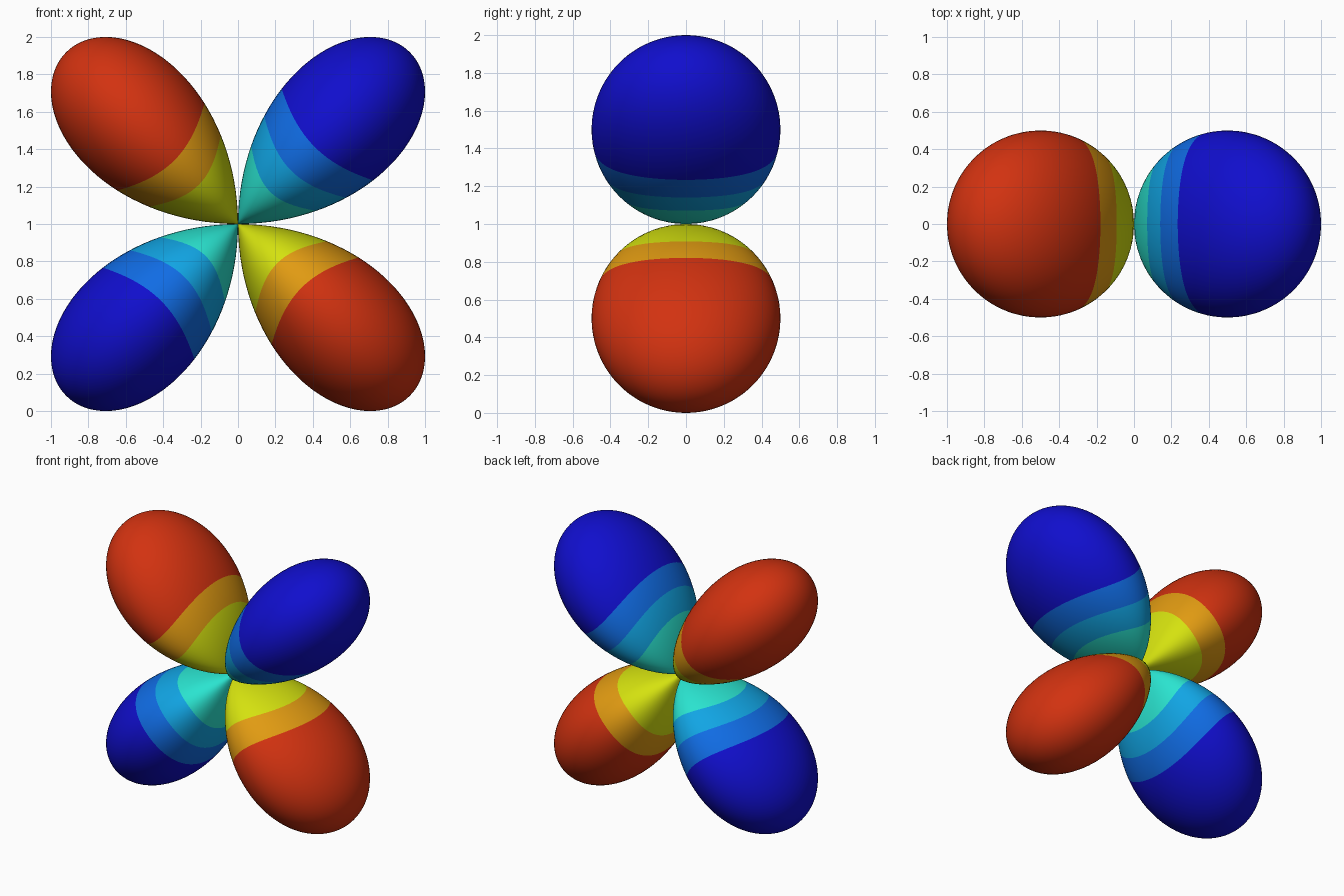
import bpy, bmesh, math

if "Cube" in bpy.data.objects:
    bpy.data.objects.remove(bpy.data.objects["Cube"])

SIZE = 1.5 * math.sqrt(3)   # radius = SIZE * |nx * nz|, so each lobe reaches 1 in x and z
SEGMENTS = 72
CENTRE_Z = 1.0


def srgb(r, g, b):
    def lin(c):
        c /= 255
        return c / 12.92 if c <= 0.04045 else ((c + 0.055) / 1.055) ** 2.4
    return (lin(r), lin(g), lin(b), 1.0)


def material(name, *rgb):
    m = bpy.data.materials.new(name)
    m.diffuse_color = srgb(*rgb)
    m.use_nodes = True
    m.node_tree.nodes["Principled BSDF"].inputs["Base Color"].default_value = m.diffuse_color
    return m


# Bands listed from the tip inwards, with the radius at which each one ends
WARM = [(material("red", 210, 50, 16), 0.67),
        (material("orange", 225, 155, 18), 0.485),
        (material("yellow", 213, 226, 15), 0.0)]
COOL = [(material("deep blue", 16, 14, 205), 0.76),
        (material("mid blue", 16, 108, 228), 0.595),
        (material("light blue", 17, 165, 228), 0.425),
        (material("turquoise", 42, 228, 208), 0.0)]


def ring_point(w, t, sx, sz):
    """Point on the contour of constant radius SIZE * (1 - w^2) / 2."""
    u = (1 - w * w) / 2
    b = w / math.sqrt(2) * math.cos(t)
    ny = w * math.sin(t)
    a = math.sqrt(2 * u + b * b)
    nx, nz = (a + b) / math.sqrt(2), (a - b) / math.sqrt(2)
    r = SIZE * u
    return (sx * r * nx, r * ny, CENTRE_Z + sz * r * nz)


def lobe(name, sx, sz, bands):
    bm = bmesh.new()
    ring = [bm.verts.new(ring_point(0, 0, sx, sz))]      # outer tip
    w0 = 0.0
    for index, (_, r_end) in enumerate(bands):
        w1 = math.sqrt(1 - 2 * r_end / SIZE)
        steps = max(4, math.ceil((w1 - w0) * 40))
        for i in range(1, steps + 1):
            w = w0 + (w1 - w0) * i / steps
            if w > 1 - 1e-6:                             # inner point at the centre
                new = [bm.verts.new((0, 0, CENTRE_Z))]
            else:
                new = [bm.verts.new(ring_point(w, math.tau * k / SEGMENTS, sx, sz))
                       for k in range(SEGMENTS)]
            for k in range(SEGMENTS):
                j = (k + 1) % SEGMENTS
                if len(ring) == 1:
                    corners = (ring[0], new[k], new[j])
                elif len(new) == 1:
                    corners = (ring[k], new[0], ring[j])
                else:
                    corners = (ring[k], new[k], new[j], ring[j])
                face = bm.faces.new(corners)
                face.material_index = index
                face.smooth = True
            ring = new
        w0 = w1
    bmesh.ops.recalc_face_normals(bm, faces=bm.faces)
    mesh = bpy.data.meshes.new(name)
    bm.to_mesh(mesh)
    bm.free()
    for mat, _ in bands:
        mesh.materials.append(mat)
    bpy.context.collection.objects.link(bpy.data.objects.new(name, mesh))


# Four lobes meeting at the centre, opposite lobes sharing colours
lobe("upper_right_lobe", 1, 1, COOL)
lobe("lower_left_lobe", -1, -1, COOL)
lobe("upper_left_lobe", -1, 1, WARM)
lobe("lower_right_lobe", 1, -1, WARM)
